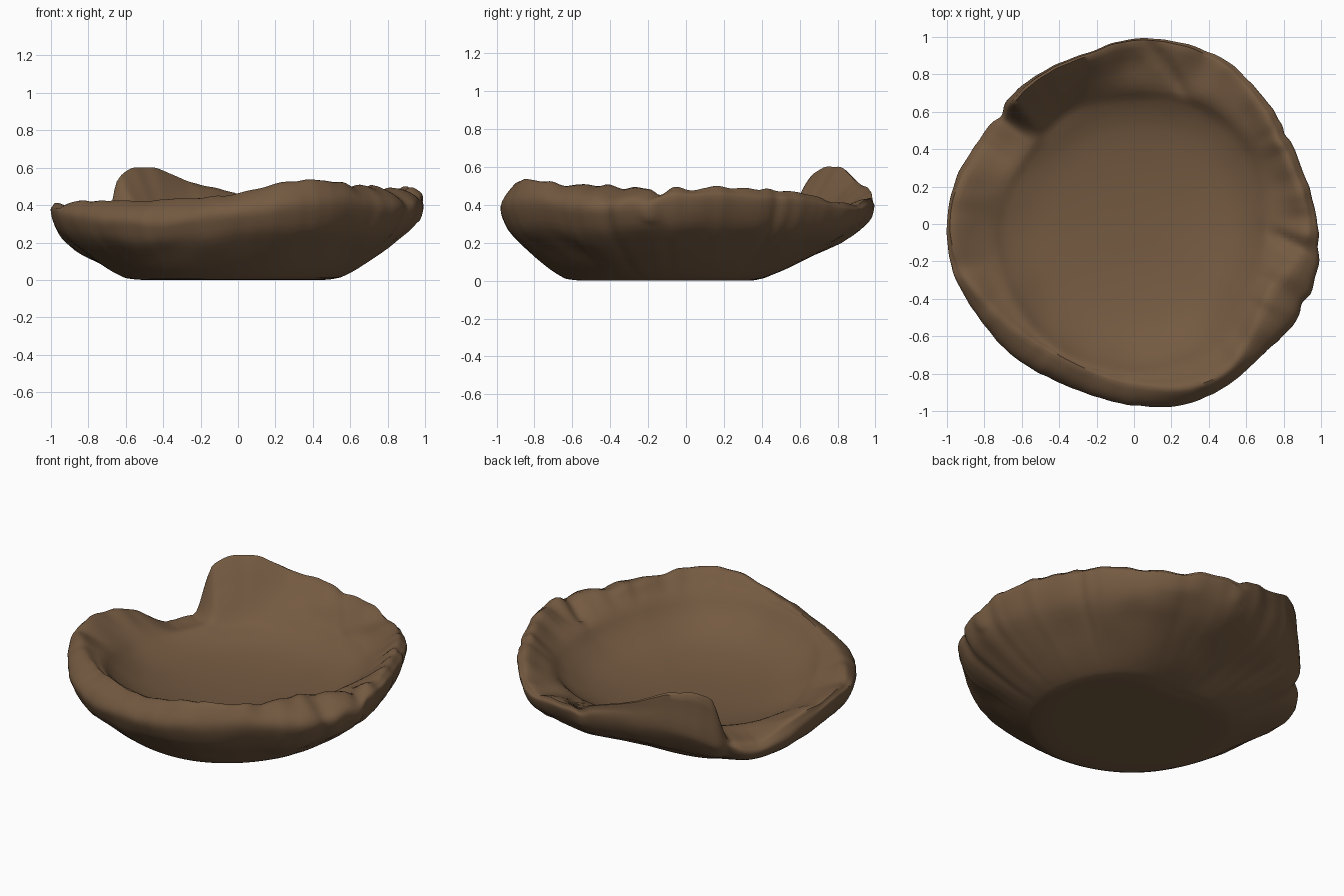
import bpy, bmesh, math
from mathutils import Vector, noise

cube = bpy.data.objects.get("Cube")
if cube:
    bpy.data.objects.remove(cube)

# Evenly spaced keys round the bowl, in hundredths, anticlockwise from +x
OUTER = [98, 95, 95, 97, 100, 100, 99, 95, 95, 95, 94, 98,
         100, 100, 97, 96, 94, 94, 97, 100, 100, 98, 101, 101]
CREST = [48, 49, 48, 44, 41, 43, 46, 52, 60, 54, 25, 35,
         40, 42, 42, 42, 43, 44, 46, 52, 54, 51, 50, 49]
INNER = [71, 75, 76, 72, 71, 70, 75, 76, 78, 79, 78, 70]
EDGE = [38, 36, 35, 33, 30, 27, 29, 36, 41, 42, 41, 40]
CREST_POS = [75, 70, 85, 92, 91, 80, 88, 60, 25, 40, 68, 40]
LIP = [44, 43, 38, 41, 39, 20, 37, 35, 32, 37, 43, 40]
BASE = [52, 47, 36, 50, 58, 62, 62, 58]


def cubic(a, b, c, d, t):
    return b + (c - a) * t / 2 + (2 * a - 5 * b + 4 * c - d) * t * t / 2 \
        + (3 * b - a - 3 * c + d) * t ** 3 / 2


def around(keys, deg):
    """Smooth periodic value of a key list."""
    n = len(keys)
    u = (deg % 360) / 360 * n
    i = int(u)
    return cubic(*(keys[(i + j) % n] for j in (-1, 0, 1, 2)), u - i) / 100


def smooth(lo, hi, x):
    t = max(0, min(1, (x - lo) / (hi - lo)))
    return t * t * (3 - 2 * t)


def gap(deg, centre, width):
    """Soft bump around one direction."""
    d = (deg - centre + 180) % 360 - 180
    return math.exp(-(d / width) ** 2)


def section(deg):
    """Profile from the middle of the floor, over the rim, to the base."""
    outer, crest = around(OUTER, deg), around(CREST, deg)
    inner, lip = around(INNER, deg), around(LIP, deg)
    base, edge = around(BASE, deg), around(EDGE, deg)
    # Cliff beside the tall rim shard, falling into the broken notch
    if deg < 150:
        crest += (0.25 - crest) * smooth(134, 142, deg)
    outer -= 0.03 * gap(deg, 141, 3)
    # Chips in the rim
    crest -= 0.025 * gap(deg, 194, 4)
    outer -= 0.02 * gap(deg, 335, 3) + 0.015 * gap(deg, 31, 2)
    way = Vector((math.cos(math.radians(deg)), math.sin(math.radians(deg)), 0))
    rough = 0.01 + 0.014 * gap(deg, 0, 45)
    crest += rough * noise.noise(way * 9)
    outer += rough * 0.5 * noise.noise(way * 12 + Vector((3, 1, 2)))
    lip = min(lip, crest - 0.02)
    top = inner + (outer - inner) * around(CREST_POS, deg)
    # Hollow floor rising to a ridge
    floor = 0.17
    pts = [(inner * f, floor + (edge - floor) * h)
           for f, h in ((0, 0), (0.35, 0.05), (0.7, 0.27), (0.9, 0.65), (1, 1))]
    # Broad flange, crest and lip
    pts.append((inner + (top - inner) * 0.5, edge + (crest - edge) * 0.5))
    pts.append((top, crest))
    pts.append((top + (outer - top) * 0.65, lip + (crest - lip) * 0.6))
    # Outer wall with a rounded foot
    pts += [(base + (outer - base) * f, lip * h)
            for f, h in ((1, 1), (0.96, 0.82), (0.83, 0.6), (0.5, 0.33),
                         (0.26, 0.15), (0.09, 0.05), (0, 0.02))]
    pts += [(base * 0.86, 0), (base * 0.5, 0), (0, 0)]
    return pts


def refined(pts, steps=3):
    """Round the profile with a spline."""
    ext = [pts[0]] + pts + [pts[-1]]
    out = []
    for i in range(len(pts) - 1):
        for s in range(steps):
            out.append(tuple(cubic(*(ext[i + j][k] for j in range(4)), s / steps)
                             for k in (0, 1)))
    return out + [pts[-1]]


def place(r, z, deg):
    """Put a profile point in space with hand-worked unevenness."""
    a = math.radians(deg)
    p = Vector((max(r, 0) * math.cos(a), max(r, 0) * math.sin(a), max(z, 0)))
    weight = smooth(0.5, 0.85, r) * smooth(0.04, 0.2, z)
    # Torn strata under the back
    torn = gap(deg, 70, 35)
    layers = noise.noise(Vector((p.x * 2, p.y * 2, p.z * 18)))
    lumps = noise.noise(p * 5)
    p.z += weight * (0.016 * lumps + 0.012 * torn * layers)
    # Curved crease across the back flange, slanting crack across the left one
    upper = smooth(0.7, 0.78, r) * smooth(0.3, 0.36, z)
    crease = gap(deg, 70 + 75 * (r - 0.75), 3)
    crack = gap(deg, 357 - 30 * (r - 0.72), 3)
    p.z -= upper * (0.025 * crease + 0.03 * crack)
    return p


# Bowl shell
SEGMENTS = 300
bm = bmesh.new()
rings = []
for s in range(SEGMENTS):
    deg = 360 * s / SEGMENTS
    profile = refined(section(deg))[1:-1]
    rings.append([bm.verts.new(place(r, z, deg)) for r, z in profile])
floor_centre = bm.verts.new((0, 0, 0.17))
base_centre = bm.verts.new((0, 0, 0))
for s, ring in enumerate(rings):
    after = rings[(s + 1) % SEGMENTS]
    bm.faces.new((floor_centre, ring[0], after[0]))
    bm.faces.new((base_centre, after[-1], ring[-1]))
    for i in range(len(ring) - 1):
        bm.faces.new((ring[i], ring[i + 1], after[i + 1], after[i]))
bmesh.ops.recalc_face_normals(bm, faces=bm.faces)
mesh = bpy.data.meshes.new("clay_bowl")
bm.to_mesh(mesh)
bm.free()
bowl = bpy.data.objects.new("clay_bowl", mesh)
bpy.context.collection.objects.link(bowl)

# Brown clay
clay = bpy.data.materials.new("brown_clay")
clay.use_nodes = True
colour = (0.175, 0.102, 0.053, 1)
clay.diffuse_color = colour
shader = next(n for n in clay.node_tree.nodes if n.type == "BSDF_PRINCIPLED")
shader.inputs["Base Color"].default_value = colour
shader.inputs["Roughness"].default_value = 0.9
mesh.materials.append(clay)

bpy.ops.object.select_all(action="DESELECT")
bowl.select_set(True)
bpy.context.view_layer.objects.active = bowl
bpy.ops.object.shade_smooth_by_angle(angle=math.radians(50))
